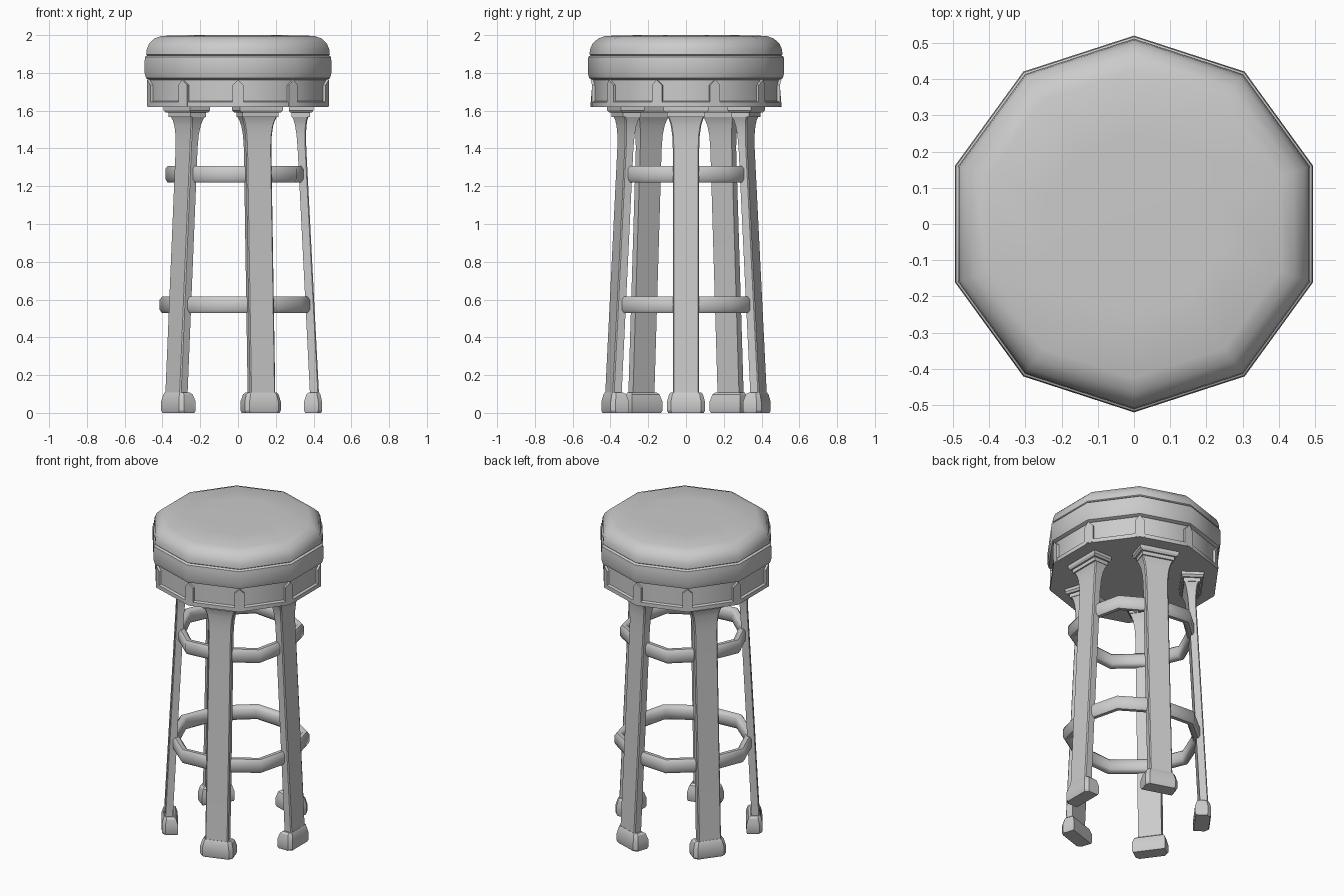
import bpy, bmesh
from math import sin, cos, pi, radians

if "Cube" in bpy.data.objects:
    bpy.data.objects.remove(bpy.data.objects["Cube"])

SIDES = 10
LEGS = 5


def loft(name, rings, closed=False, angle=40):
    """Skin a list of equal-length point rings; cap the ends or close the loop."""
    bm = bmesh.new()
    vs = [[bm.verts.new(p) for p in ring] for ring in rings]
    n, m = len(rings), len(rings[0])
    for i in range(n if closed else n - 1):
        a, b = vs[i], vs[(i + 1) % n]
        for j in range(m):
            k = (j + 1) % m
            bm.faces.new((a[j], a[k], b[k], b[j]))
    if not closed:
        bm.faces.new(vs[0])
        bm.faces.new(vs[-1])
    bmesh.ops.recalc_face_normals(bm, faces=bm.faces)
    mesh = bpy.data.meshes.new(name)
    bm.to_mesh(mesh)
    bm.free()
    ob = bpy.data.objects.new(name, mesh)
    bpy.context.collection.objects.link(ob)
    bpy.ops.object.select_all(action='DESELECT')
    ob.select_set(True)
    bpy.context.view_layer.objects.active = ob
    bpy.ops.object.shade_smooth_by_angle(angle=radians(angle))
    return ob


def decagon(r, z):
    return [(r * cos(pi / 2 + 2 * pi * i / SIDES),
             r * sin(pi / 2 + 2 * pi * i / SIDES), z) for i in range(SIDES)]


def turned(name, profile):
    return loft(name, [decagon(r, z) for r, z in profile])


def block(r0, r1, half_w, z, ch=0.0):
    """Horizontal section of a leg part: radial r0..r1, outer corners cut by ch."""
    return [(r0, -half_w, z), (r1 - ch, -half_w, z), (r1, -half_w + ch, z),
            (r1, half_w - ch, z), (r1 - ch, half_w, z), (r0, half_w, z)]


def around(ob, count, start=0.0):
    """Repeat a part about the z axis, sharing its mesh."""
    base = ob.name
    for i in range(count):
        o = ob if i == 0 else ob.copy()
        if i:
            bpy.context.collection.objects.link(o)
        o.name = f"{base}_{i + 1}"
        o.rotation_euler.z = start + 2 * pi * i / count


# Cushion: lower padded band and upper pad, separated by a seam
turned("cushion_band", [(0.49, 1.762), (0.512, 1.772), (0.52, 1.80),
                        (0.52, 1.86), (0.517, 1.885), (0.505, 1.893)])
turned("cushion_top", [(0.495, 1.885), (0.511, 1.898), (0.508, 1.925),
                       (0.495, 1.955), (0.465, 1.982), (0.425, 1.996), (0.25, 2.0)])

# Apron with bottom rim
turned("apron", [(0.492, 1.63), (0.492, 1.77)])
turned("apron_rim", [(0.505, 1.62), (0.505, 1.645), (0.491, 1.652)])

# Pointed corner posts of the apron, folded around each corner
def post_outline(r):
    dx, dy = 0.03 * sin(pi / 10), 0.03 * cos(pi / 10)
    return [(r - dx, -dy, 1.625), (r, 0, 1.625), (r - dx, dy, 1.625),
            (r - dx, dy, 1.735), (r, 0, 1.765), (r - dx, -dy, 1.735)]

around(loft("apron_post", [post_outline(0.485), post_outline(0.506)], angle=20),
       SIDES, pi / 2)


# Legs, leaning outward and flaring under the seat
def leg_section(z, half_t, half_w):
    c = 0.41 - 0.051 * z
    return block(c - half_t, c + half_t, half_w, z, 0.006)

around(loft("leg", [leg_section(*s) for s in (
    (0.05, 0.024, 0.07), (1.40, 0.023, 0.07), (1.47, 0.025, 0.073),
    (1.52, 0.030, 0.080), (1.55, 0.036, 0.089), (1.57, 0.044, 0.098))], angle=30), LEGS)

# Feet
around(loft("foot", [
    block(0.355, 0.440, 0.095, 0.0, 0.02), block(0.350, 0.445, 0.10, 0.012, 0.02),
    block(0.350, 0.445, 0.10, 0.06, 0.02), block(0.362, 0.436, 0.09, 0.098, 0.018),
    block(0.375, 0.430, 0.08, 0.108, 0.012)], angle=30), LEGS)

# Stepped mounting plates on top of the legs
around(loft("lower_plate", [block(0.283, 0.382, 0.10, 1.567),
                            block(0.283, 0.382, 0.10, 1.595)], angle=20), LEGS)
around(loft("upper_plate", [block(0.275, 0.392, 0.11, 1.59),
                            block(0.27, 0.40, 0.12, 1.602),
                            block(0.27, 0.40, 0.12, 1.625)], angle=20), LEGS)


# Foot rings: ten-sided, bowed slightly outward between the legs
def foot_ring(name, z, r_leg, r_mid):
    section = [(-0.05, -0.028), (-0.036, -0.043), (-0.012, -0.043), (0, -0.026),
               (0, 0.026), (-0.012, 0.043), (-0.036, 0.043), (-0.05, 0.028)]
    rings = []
    for i in range(SIDES):
        a = 2 * pi * i / SIDES
        r = r_mid if i % 2 else r_leg
        rings.append([((r + d) * cos(a), (r + d) * sin(a), z + h) for d, h in section])
    loft(name, rings, closed=True, angle=50)

foot_ring("lower_foot_ring", 0.572, 0.398, 0.415)
foot_ring("upper_foot_ring", 1.264, 0.362, 0.385)
